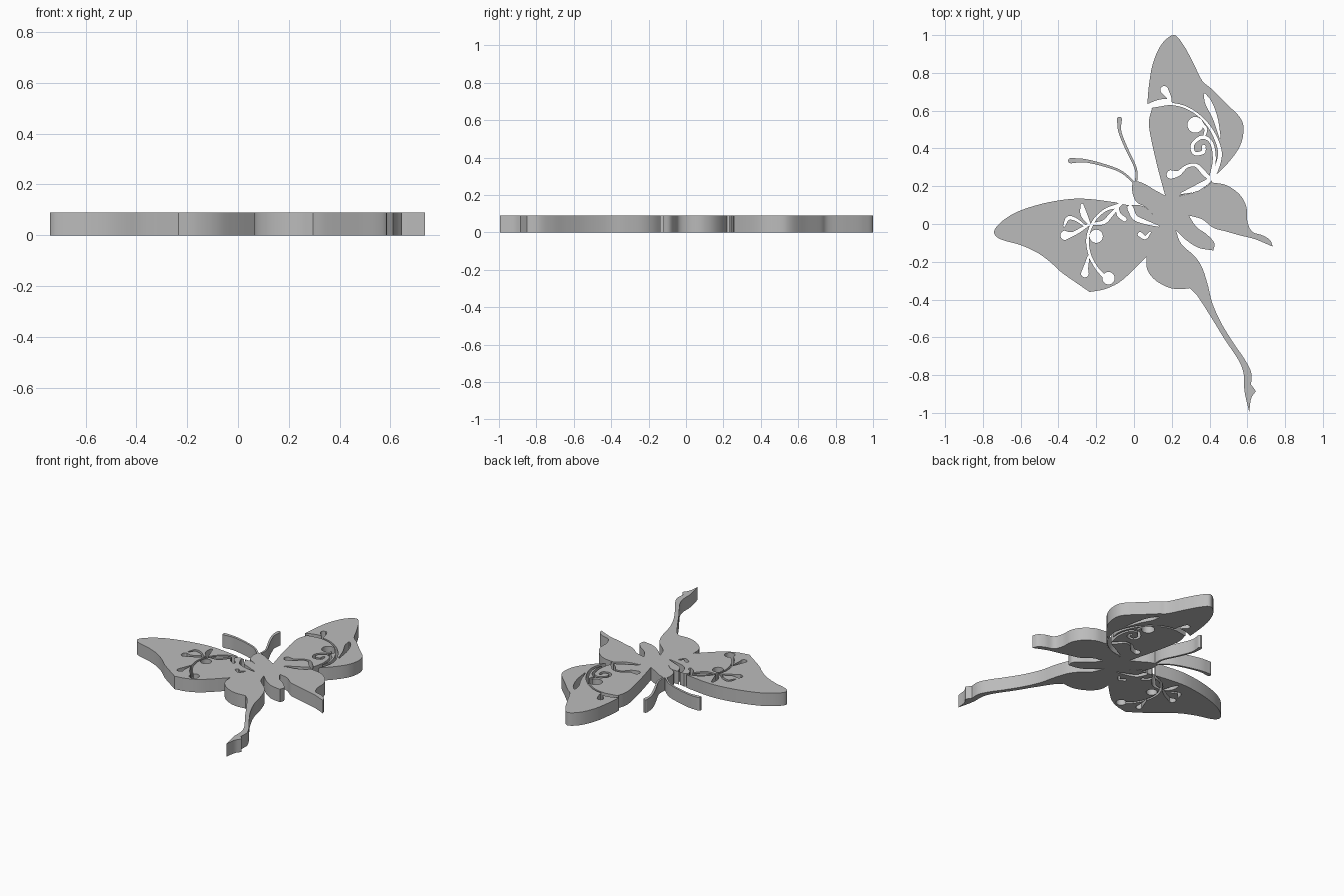
import bpy
import bmesh
import math
from mathutils import Vector

THICKNESS = .09

default_cube = bpy.data.objects.get("Cube")
if default_cube:
    bpy.data.objects.remove(default_cube, do_unlink=True)

grey = bpy.data.materials.new("plain grey")
grey.use_nodes = True
grey.diffuse_color = (.5, .5, .5, 1)
grey.node_tree.nodes["Principled BSDF"].inputs["Base Color"].default_value = grey.diffuse_color


def smooth_run(points, steps=6):
    """Pass a smooth open curve through the points."""
    pts = [Vector(p) for p in points]
    if len(pts) < 3:
        return pts
    padded = [pts[0] * 2 - pts[1]] + pts + [pts[-1] * 2 - pts[-2]]
    result = []
    for a, b, c, d in zip(padded, padded[1:], padded[2:], padded[3:]):
        for i in range(steps):
            t = i / steps
            result.append(b + (c - a) * (t / 2)
                          + (a * 2 - b * 5 + c * 4 - d) * (t * t / 2)
                          + (b * 3 - a - c * 3 + d) * (t ** 3 / 2))
    return result + [pts[-1]]


def outline(*runs):
    """Join smooth runs into one closed outline with corners between them."""
    loop = []
    for run in runs:
        for p in smooth_run(run):
            if not loop or (p - loop[-1]).length > .001:
                loop.append(p)
    if (loop[0] - loop[-1]).length < .001:
        loop.pop()
    return loop


def stroke(*points):
    """Turn (x, y, half width) points into a swelling brush stroke with round ends."""
    path = smooth_run(points)
    left, right = [], []
    for i, p in enumerate(path):
        along = (path[min(i + 1, len(path) - 1)] - path[max(i - 1, 0)]).xy.normalized()
        side = Vector((-along.y, along.x)) * max(p.z, .003)
        left.append(p.xy + side)
        right.append(p.xy - side)

    def cap(p, start, sweep):
        radius = max(p.z, .003)
        return [p.xy + Vector((math.cos(start + sweep * k / 6),
                               math.sin(start + sweep * k / 6))) * radius for k in range(1, 6)]

    first = (path[1] - path[0]).xy
    last = (path[-1] - path[-2]).xy
    a = math.atan2(first.y, first.x)
    b = math.atan2(last.y, last.x)
    return (left + cap(path[-1], b + math.pi / 2, -math.pi)
            + right[::-1] + cap(path[0], a - math.pi / 2, -math.pi))


def dot(x, y, radius):
    return [Vector((x + radius * math.cos(k * math.tau / 24),
                    y + radius * math.sin(k * math.tau / 24))) for k in range(24)]


def plate(name, loop, bottom=0, top=THICKNESS):
    """Extrude a closed outline into a flat plate."""
    bm = bmesh.new()
    face = bm.faces.new([bm.verts.new((p.x, p.y, bottom)) for p in loop])
    new = bmesh.ops.extrude_face_region(bm, geom=[face])["geom"]
    bmesh.ops.translate(bm, vec=(0, 0, top - bottom),
                        verts=[v for v in new if isinstance(v, bmesh.types.BMVert)])
    bmesh.ops.recalc_face_normals(bm, faces=bm.faces)
    mesh = bpy.data.meshes.new(name)
    bm.to_mesh(mesh)
    bm.free()
    mesh.materials.append(grey)
    obj = bpy.data.objects.new(name, mesh)
    bpy.context.collection.objects.link(obj)
    return obj


def part(name, loop, cuts=()):
    """Make a plate, pierce it with each cut, and smooth its curved walls."""
    obj = plate(name, loop)
    for cut in cuts:
        cutter = plate("cutter", cut, -THICKNESS, THICKNESS * 2)
        cutter.hide_render = True
        mod = obj.modifiers.new("pierce", 'BOOLEAN')
        mod.operation, mod.solver, mod.object = 'DIFFERENCE', 'EXACT', cutter
        bpy.context.view_layer.update()
        graph = bpy.context.evaluated_depsgraph_get()
        pierced = bpy.data.meshes.new_from_object(obj.evaluated_get(graph))
        obj.modifiers.clear()
        obj.data = pierced
        bpy.data.objects.remove(cutter, do_unlink=True)
    bpy.ops.object.select_all(action='DESELECT')
    obj.select_set(True)
    bpy.context.view_layer.objects.active = obj
    bpy.ops.object.shade_smooth_by_angle(angle=math.radians(30))
    return obj


# Head, thorax and abdomen
part("body", outline(
    [(.165, .15), (.11, .18), (.05, .215), (0, .225), (-.01, .18), (.01, .12),
     (.06, .09), (.1, .05), (.135, -.01)],
    [(.16, -.08), (.22, -.03)],
    [(.22, -.03), (.27, -.08), (.34, -.125), (.42, -.14)],
    [(.42, -.14), (.425, -.1), (.385, -.055), (.33, -.015), (.29, .045)],
    [(.24, .15), (.2, .15)]))

# Antennae
part("left_antenna", stroke((.01, .21, .006), (.01, .29, .006), (-.04, .4, .007),
                            (-.075, .49, .008), (-.077, .555, .013)))
part("right_antenna", stroke((.01, .21, .006), (-.065, .275, .006), (-.155, .31, .007),
                             (-.26, .335, .009), (-.335, .335, .014)))

# Left forewing with its pierced scrollwork
part("left_forewing", outline(
    [(.165, .15), (.12, .32), (.085, .48), (.08, .55), (.095, .61)],
    [(.07, .63), (.08, .74), (.1, .85), (.145, .95), (.21, 1), (.26, .95),
     (.31, .86), (.36, .76), (.405, .72), (.48, .645), (.56, .565), (.58, .5),
     (.56, .41), (.495, .32), (.425, .25), (.41, .22)],
    [(.41, .22), (.36, .185), (.3, .163), (.24, .15)]),
    [stroke((.05, .615, .008), (.13, .63, .009), (.2, .635, .006), (.28, .615, .006),
            (.36, .56, .006), (.42, .48, .008), (.455, .38, .01), (.435, .29, .012),
            (.4, .235, .012), (.33, .19, .016), (.25, .162, .004)),
     stroke((.07, .63, .004), (.12, .642, .012), (.17, .65, .012), (.2, .64, .004)),
     stroke((.16, .71, .021), (.185, .67, .012), (.195, .635, .005)),
     stroke((.375, .685, .006), (.395, .64, .018), (.43, .56, .013), (.455, .46, .004)),
     dot(.325, .525, .042),
     stroke((.36, .53, .008), (.38, .5, .008), (.37, .46, .005)),
     stroke((.405, .24, .008), (.425, .34, .008), (.41, .43, .008), (.36, .46, .009),
            (.31, .42, .009), (.32, .375, .009), (.365, .38, .01), (.37, .41, .01)),
     stroke((.195, .262, .023), (.235, .268, .014), (.28, .305, .008), (.33, .31, .009),
            (.37, .27, .012), (.4, .24, .008))])

# Right forewing with its pierced scrollwork
part("right_forewing", outline(
    [(-.035, .1), (.03, .1)],
    [(.06, .09), (.1, .05), (.135, -.01)],
    [(.2, -.05), (.16, -.15), (.065, -.175)],
    [(.065, -.175), (-.01, -.25), (-.08, -.31), (-.155, -.345), (-.235, -.36)],
    [(-.235, -.36), (-.3, -.315), (-.385, -.255), (-.445, -.2), (-.515, -.15),
     (-.605, -.11), (-.695, -.085), (-.735, -.06), (-.735, -.025), (-.685, .025),
     (-.605, .07), (-.475, .11), (-.34, .132), (-.235, .132), (-.1, .115)]),
    [stroke((-.06, .115, .008), (-.09, .095, .01), (-.15, .075, .007), (-.21, .02, .007),
            (-.245, -.07, .007), (-.235, -.16, .007), (-.2, -.23, .008), (-.16, -.275, .01)),
     dot(-.135, -.287, .033),
     stroke((-.26, -.262, .021), (-.255, -.23, .013), (-.24, -.17, .005)),
     stroke((-.365, -.06, .025), (-.33, -.055, .012), (-.29, -.035, .01), (-.235, 0, .005)),
     stroke((-.37, -.01, .005), (-.35, .03, .01), (-.31, .025, .008), (-.26, -.01, .005)),
     stroke((-.275, .1, .008), (-.265, .05, .017), (-.23, -.01, .004)),
     dot(-.2, -.065, .035),
     stroke((-.22, 0, .006), (-.16, .01, .011), (-.12, .05, .01), (-.08, .095, .006)),
     stroke((-.09, .095, .006), (-.08, .05, .011), (-.05, .025, .012)),
     stroke((-.02, .085, .016), (.005, .035, .014), (.06, .01, .011), (.132, -.012, .003)),
     stroke((.032, -.055, .013), (.06, -.072, .009), (.085, -.045, .005))])

# Hindwings, one drawn out into a long tail
part("right_hindwing", outline(
    [(.065, -.175), (.07, -.24), (.11, -.295), (.18, -.335), (.24, -.345), (.295, -.34)],
    [(.295, -.34), (.335, -.38), (.4, -.48), (.48, -.61), (.55, -.715), (.58, -.79),
     (.585, -.885), (.61, -.995)],
    [(.61, -.995), (.62, -.925), (.645, -.885)],
    [(.62, -.85), (.62, -.785), (.585, -.715), (.53, -.635), (.465, -.53), (.415, -.42),
     (.39, -.32), (.36, -.23), (.32, -.17), (.25, -.105), (.22, -.03)],
    [(.15, -.04), (.12, -.13)]))
part("left_hindwing", outline(
    [(.2, .13), (.24, .148), (.31, .165), (.37, .19), (.41, .22)],
    [(.41, .22), (.49, .205), (.56, .155), (.595, .09), (.6, .015), (.625, -.04),
     (.68, -.06), (.72, -.085), (.735, -.12)],
    [(.735, -.12), (.64, -.08), (.56, -.06), (.49, -.04), (.42, -.02), (.36, .025), (.29, .045)],
    [(.22, .05), (.2, .1)]))
